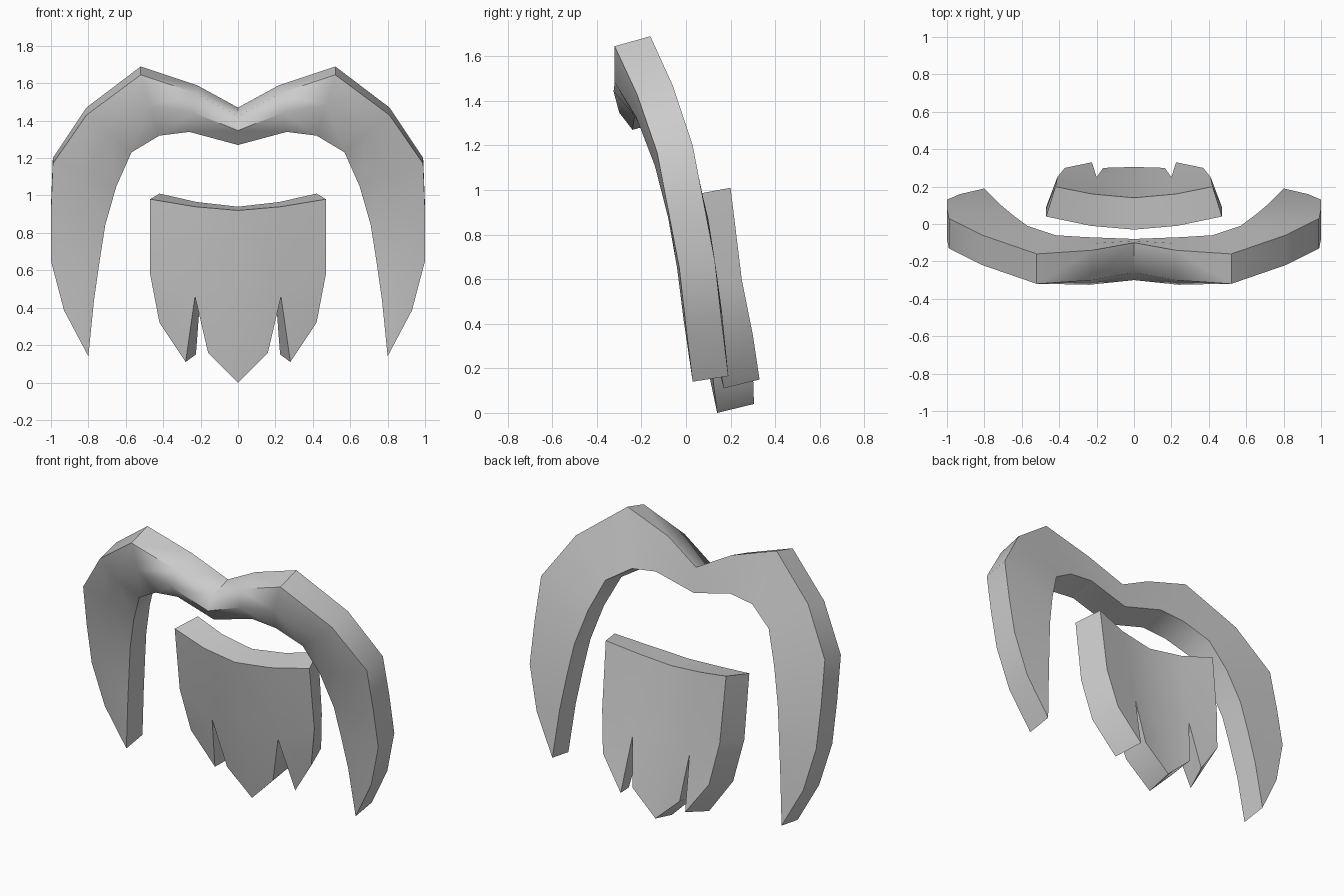
import bpy, bmesh, math

old = bpy.data.objects.get("Cube")
if old:
    bpy.data.objects.remove(old, do_unlink=True)

# One plain grey for all the hair
grey = bpy.data.materials.new("grey_hair")
grey.use_nodes = True
tone = (0.6, 0.6, 0.6, 1.0)
grey.diffuse_color = tone
for node in grey.node_tree.nodes:
    if node.type == 'BSDF_PRINCIPLED':
        node.inputs["Base Color"].default_value = tone


def finish(name, bm):
    """Mirror the left half, close it and turn it into a smooth object."""
    bmesh.ops.remove_doubles(bm, verts=bm.verts[:], dist=0.001)
    bmesh.ops.mirror(bm, geom=bm.verts[:] + bm.edges[:] + bm.faces[:],
                     axis='X', merge_dist=0.001)
    bmesh.ops.remove_doubles(bm, verts=bm.verts[:], dist=0.001)
    bmesh.ops.recalc_face_normals(bm, faces=bm.faces[:])
    mesh = bpy.data.meshes.new(name)
    bm.to_mesh(mesh)
    bm.free()
    mesh.materials.append(grey)
    obj = bpy.data.objects.new(name, mesh)
    bpy.context.collection.objects.link(obj)
    bpy.ops.object.select_all(action='DESELECT')
    obj.select_set(True)
    bpy.context.view_layer.objects.active = obj
    bpy.ops.object.shade_smooth_by_angle(angle=math.radians(55))
    return obj


# Moustache stations from the middle to the drooping tip:
# outer edge (x, y, z), inner edge (x, y, z), forward bulge, upward tilt
depth = 0.16
stations = [
    ((0, -.26, 1.47), (0, -.24, 1.27), .05, .045),
    ((.22, -.30, 1.59), (.26, -.23, 1.34), .06, .045),
    ((.52, -.32, 1.69), (.42, -.22, 1.32), .05, .045),
    ((.81, -.22, 1.47), (.57, -.17, 1.23), .03, .04),
    ((.99, -.13, 1.20), (.65, -.11, 1.05), .02, .03),
    ((1, -.08, .94), (.71, -.06, .84), .01, .03),
    ((1, -.03, .68), (.74, -.03, .65), .01, .03),
    ((.93, 0, .41), (.77, .0, .44), .01, .025),
    ((.8, .03, .165), (.8, .03, .14), 0, .025),
]
bm = bmesh.new()
rings = []
for (ox, oy, oz), (ix, iy, iz), bulge, lift in stations:
    mx, my = (ox + ix) / 2, (oy + iy) / 2
    low = oz - lift
    mz = (low + iz) / 2
    ring = [(ox, oy, low), (mx, my - bulge, mz), (ix, iy, iz),
            (ix, iy + depth, iz + lift), (mx, my + depth, mz + lift),
            (ox, oy + depth, oz)]
    rings.append([bm.verts.new(p) for p in ring])
for a, b in zip(rings, rings[1:]):
    for k in range(len(a)):
        n = (k + 1) % len(a)
        bm.faces.new((a[k], a[n], b[n], b[k]))
finish("moustache", bm)

# Beard: each named corner has a front and a back point
corners = {
    "top_mid": ((0, -.03, .92), (0, .14, .94)),
    "top": ((.23, -.01, .94), (.22, .16, .965)),
    "top_side": ((.47, .04, .98), (.42, .2, 1.01)),
    "mid": ((0, .03, .58), (0, .2, .6)),
    "notch": ((.23, .07, .46), (.2, .25, .48)),
    "side": ((.47, .09, .58), (.41, .25, .6)),
    "low_mid": ((0, .07, .33), (0, .25, .35)),
    "lock_edge": ((.16, .12, .16), (.165, .3, .19)),
    "lock_tip": ((0, .14, 0), (0, .305, .04)),
    "side_low": ((.42, .13, .32), (.37, .30, .35)),
    "side_tip": ((.28, .17, .11), (.225, .33, .15)),
}
panels = [
    ("top_mid", "top", "notch", "mid"),
    ("top", "top_side", "side", "notch"),
    ("mid", "notch", "low_mid"),
    ("notch", "lock_edge", "low_mid"),
    ("low_mid", "lock_edge", "lock_tip"),
    ("notch", "side", "side_low", "side_tip"),
]
rim = ["top_mid", "top", "top_side", "side", "side_low", "side_tip",
       "notch", "lock_edge", "lock_tip"]
bm = bmesh.new()
front = {k: bm.verts.new(p[0]) for k, p in corners.items()}
back = {k: bm.verts.new(p[1]) for k, p in corners.items()}
for panel in panels:
    bm.faces.new([front[k] for k in panel])
    bm.faces.new([back[k] for k in reversed(panel)])
for a, b in zip(rim, rim[1:]):
    bm.faces.new((front[b], front[a], back[a], back[b]))
finish("beard", bm)
